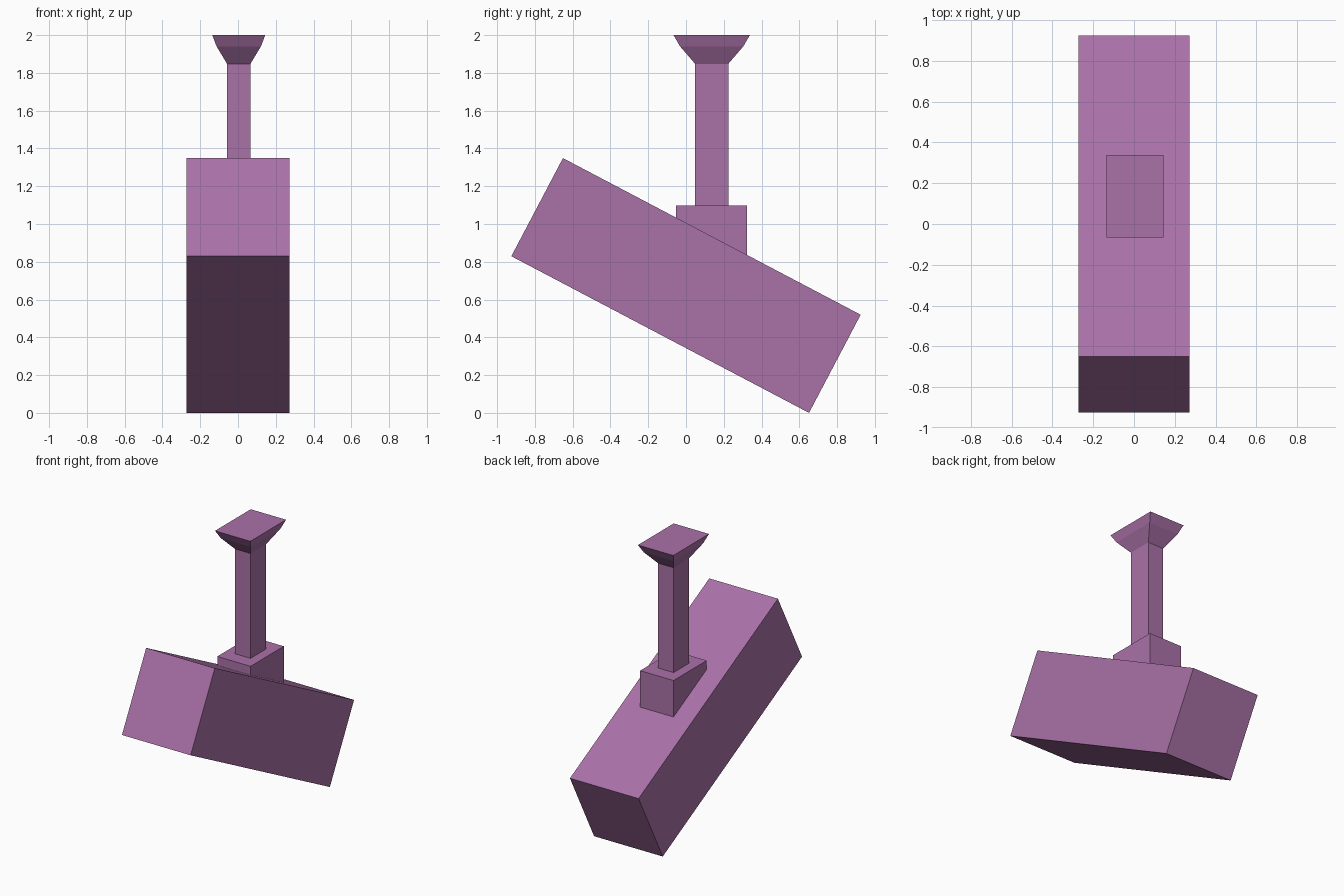
import bpy, bmesh, math
from mathutils import Matrix

if "Cube" in bpy.data.objects:
    bpy.data.objects.remove(bpy.data.objects["Cube"])

purple = bpy.data.materials.new("purple")
purple.diffuse_color = (0.40, 0.165, 0.39, 1)
purple.use_nodes = True
purple.node_tree.nodes["Principled BSDF"].inputs["Base Color"].default_value = purple.diffuse_color


def finish(name, bm):
    bmesh.ops.recalc_face_normals(bm, faces=bm.faces)
    mesh = bpy.data.meshes.new(name)
    bm.to_mesh(mesh)
    bm.free()
    mesh.materials.append(purple)
    obj = bpy.data.objects.new(name, mesh)
    bpy.context.collection.objects.link(obj)
    return obj


def box(name, size, centre, tilt=0.0):
    bm = bmesh.new()
    bmesh.ops.create_cube(bm, size=1, matrix=Matrix.Diagonal((*size, 1)))
    obj = finish(name, bm)
    obj.location = centre
    obj.rotation_euler.x = tilt
    return obj


def loft(name, cx, cy, sections):
    """Stack of rectangles (half_x, half_y, z), skinned and capped."""
    bm = bmesh.new()
    rings = [[bm.verts.new((cx + sx * hx, cy + sy * hy, z))
              for sx, sy in ((-1, -1), (1, -1), (1, 1), (-1, 1))]
             for hx, hy, z in sections]
    for a, b in zip(rings, rings[1:]):
        for i in range(4):
            j = (i + 1) % 4
            bm.faces.new((a[i], a[j], b[j], b[i]))
    bm.faces.new(rings[0][::-1])
    bm.faces.new(rings[-1])
    return finish(name, bm)


# Tilted main body
box("body", (0.544, 1.781, 0.587), (0, 0, 0.6745), math.radians(-27.75))

# Mounting block sunk into the sloping top
CX, CY = 0.004, 0.136
box("mount_block", (0.264, 0.376, 0.297), (CX, CY, 0.9485))

# Post with a flared cap
loft("post_and_cap", CX, CY, [
    (0.062, 0.088, 1.09),
    (0.062, 0.088, 1.848),
    (0.118, 0.168, 1.941),
    (0.140, 0.202, 2.0),
])
